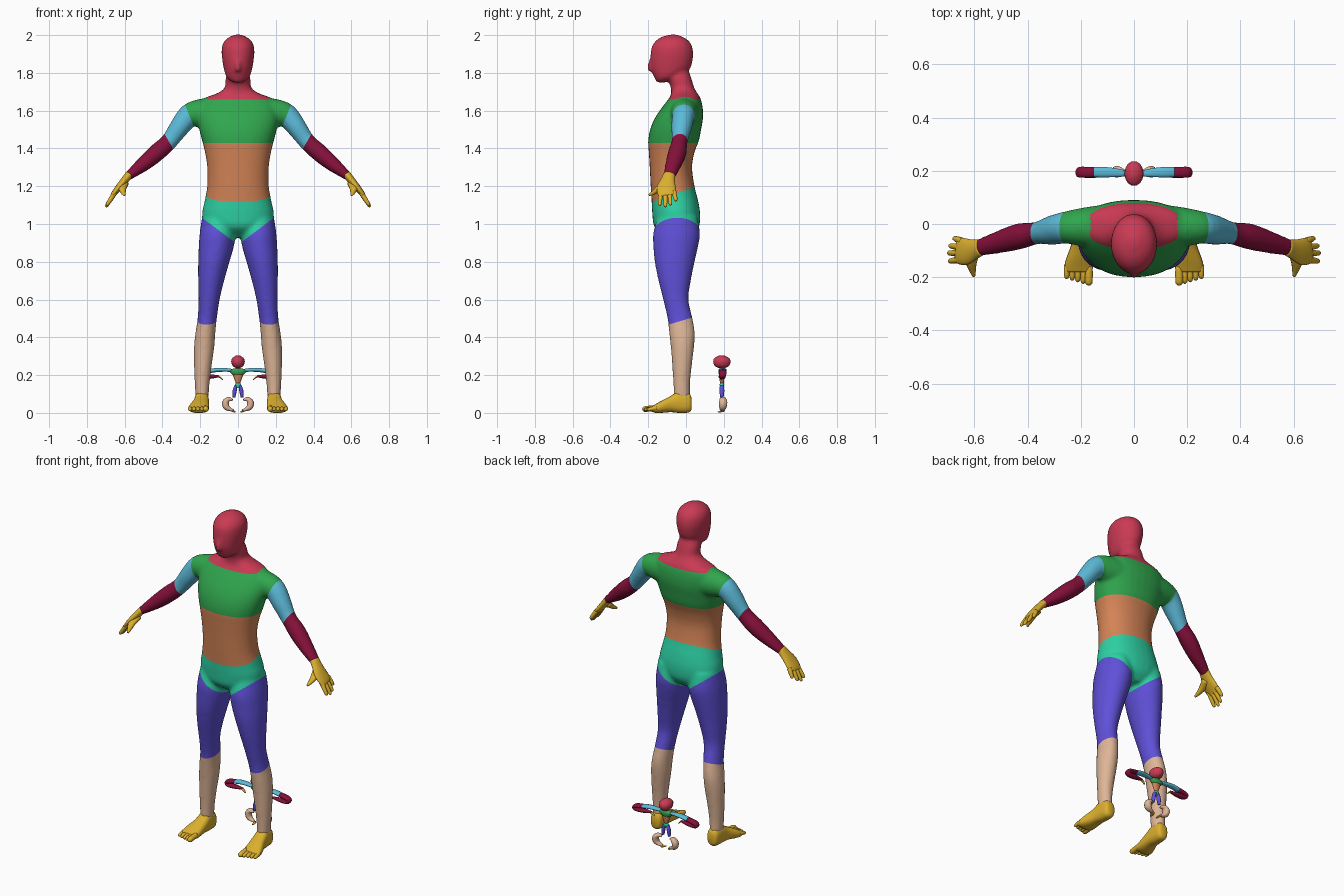
import bpy, bmesh, math
from mathutils import Vector

X, Y, Z = Vector((1, 0, 0)), Vector((0, 1, 0)), Vector((0, 0, 1))


def linear(c):
    c /= 255
    return c / 12.92 if c < 0.04045 else ((c + 0.055) / 1.055) ** 2.4


COLOURS = {
    "red": (202, 58, 84), "green": (48, 166, 78), "orange": (212, 132, 86),
    "teal": (46, 210, 165), "purple": (95, 80, 216), "beige": (222, 181, 151),
    "yellow": (220, 176, 46), "sky_blue": (92, 186, 216), "maroon": (134, 16, 58)}
MATS = {}
for key, rgb in COLOURS.items():
    MATS[key] = bpy.data.materials.new(key)
    MATS[key].diffuse_color = [linear(c) for c in rgb] + [1]


def spline(pts, n=3):
    """Smoothly resample a list of ring tuples."""
    out = []
    for i in range(len(pts) - 1):
        p = [Vector(pts[min(max(j, 0), len(pts) - 1)]) for j in range(i - 1, i + 3)]
        for k in range(n):
            t = k / n
            out.append(p[1] + 0.5 * t * (p[2] - p[0]) + t * t * (p[0] - 2.5 * p[1] + 2 * p[2] - 0.5 * p[3])
                       + t ** 3 * (1.5 * p[1] - 1.5 * p[2] + 0.5 * p[3] - 0.5 * p[0]))
    return out + [Vector(pts[-1])]


def tube(bm, pts, ref=Y, axis=None, side=1, power=2.0, seg=20):
    """Loft rings (x, y, z, a, b); b is measured along ref, a across it."""
    pts = spline(pts)
    rings = []
    for i, p in enumerate(pts):
        c = Vector(p[:3])
        d = axis or (Vector(pts[min(i + 1, len(pts) - 1)][:3]) - Vector(pts[max(i - 1, 0)][:3])).normalized()
        v = (ref - d * ref.dot(d)).normalized()
        u = v.cross(d)
        ring = []
        for k in range(seg):
            t = 2 * math.pi * k / seg
            cu, cv = math.cos(t), math.sin(t)
            q = c + u * math.copysign(abs(cu) ** (2 / power), cu) * p[3] \
                + v * math.copysign(abs(cv) ** (2 / power), cv) * p[4]
            ring.append(bm.verts.new((q.x * side, q.y, q.z)))
        rings.append(ring)
    for r, s in zip(rings, rings[1:]):
        for k in range(seg):
            m = (k + 1) % seg
            bm.faces.new((r[k], r[m], s[m], s[k]))
    bm.faces.new(rings[0])
    bm.faces.new(rings[-1])


def finish(name, bm, colours):
    bmesh.ops.recalc_face_normals(bm, faces=bm.faces[:])
    me = bpy.data.meshes.new(name)
    bm.to_mesh(me)
    bm.free()
    ob = bpy.data.objects.new(name, me)
    bpy.context.collection.objects.link(ob)
    for c in colours:
        me.materials.append(MATS[c])
    me.shade_smooth()
    return ob


def stack(rows):
    """Rows (z, centre x, half width, front y, back y) to upright rings."""
    return [(cx, (f + b) / 2, z, h, (b - f) / 2) for z, cx, h, f, b in rows]


# Body: torso, head, legs and arms fused into one skin
bm = bmesh.new()
tube(bm, stack([
    (.93, 0, .07, -.10, .03), (.98, 0, .165, -.165, .068), (1.05, 0, .19, -.178, .075),
    (1.12, 0, .177, -.182, .065), (1.2, 0, .163, -.187, .045), (1.3, 0, .163, -.192, .032),
    (1.38, 0, .175, -.197, .045), (1.44, 0, .19, -.2, .068), (1.5, 0, .205, -.19, .08),
    (1.56, 0, .215, -.165, .09), (1.62, 0, .21, -.125, .088), (1.665, 0, .18, -.09, .077),
    (1.69, 0, .115, -.079, .062), (1.72, 0, .071, -.08, .044), (1.77, 0, .066, -.095, .029),
    (1.82, 0, .05, -.1, .01)]), axis=Z, power=2.2, seg=32)
tube(bm, stack([
    (1.75, 0, .026, -.156, -.11), (1.775, 0, .06, -.168, -.04), (1.82, 0, .075, -.186, .02),
    (1.86, 0, .082, -.19, .034), (1.9, 0, .087, -.188, .039), (1.94, 0, .085, -.181, .033),
    (1.97, 0, .071, -.16, .015), (1.99, 0, .046, -.13, -.015), (2.003, 0, .015, -.085, -.05)]),
    axis=Z, seg=24)
tube(bm, stack([(1.81, 0, .016, -.2, -.15), (1.83, 0, .016, -.206, -.15), (1.87, 0, .012, -.196, -.15)]), axis=Z)
leg = stack([
    (1.04, .105, .085, -.15, .06), (.95, .108, .095, -.174, .074), (.88, .115, .093, -.173, .064),
    (.8, .128, .083, -.166, .046), (.7, .142, .069, -.146, .026), (.6, .153, .056, -.121, .013),
    (.5, .163, .051, -.098, .035), (.42, .173, .053, -.089, .047), (.35, .179, .054, -.081, .043),
    (.25, .186, .047, -.073, .031), (.15, .19, .039, -.067, .021), (.08, .19, .035, -.066, .022)])
arm = [(.14, -.01, 1.585, .085, .08), (.21, -.012, 1.585, .075, .07), (.26, -.014, 1.573, .062, .06),
       (.31, -.024, 1.512, .053, .055), (.365, -.034, 1.437, .045, .042), (.43, -.046, 1.378, .047, .049),
       (.5, -.066, 1.318, .04, .043), (.585, -.09, 1.25, .022, .032), (.6, -.094, 1.233, .016, .028)]
for s in (1, -1):
    tube(bm, leg, axis=Z, side=s, seg=24)
    tube(bm, arm, side=s, seg=24)
PALETTE = ["red", "green", "orange", "teal", "purple", "beige", "sky_blue", "maroon"]
body = finish("body", bm, PALETTE)
rm = body.modifiers.new("fuse", "REMESH")
rm.mode, rm.voxel_size = "VOXEL", 0.01
sm = body.modifiers.new("relax", "SMOOTH")
sm.factor, sm.iterations = 0.5, 6
skin = bpy.data.meshes.new_from_object(body.evaluated_get(bpy.context.evaluated_depsgraph_get()))
body.modifiers.clear()
skin.materials.clear()
for c in PALETTE:
    skin.materials.append(MATS[c])

# Cut clean colour borders into the skin
bm = bmesh.new()
bm.from_mesh(skin)
SHOULDER = (Vector((.26, 0, 1.58)), Vector((.93, 0, -.37)))
ELBOW = (Vector((.365, 0, 1.435)), Vector((.86, 0, -.5)))
WAIST = (Vector((0, 0, 1.18)), Vector((0, -.35, 1)))
HIP = (Vector((0, 0, .89)), Vector((-.75, 0, 1)))
KNEE = (Vector((0, 0, .495)), Vector((0, -.3, 1)))
CHEST, COLLAR = (Vector((0, 0, 1.43)), Z), (Vector((0, 0, 1.658)), Z)
for co, no in (SHOULDER, ELBOW, WAIST, HIP, KNEE, CHEST, COLLAR):
    for s in ((1, -1) if no.x else (1,)):
        bmesh.ops.bisect_plane(bm, geom=bm.verts[:] + bm.edges[:] + bm.faces[:], dist=1e-5,
                               plane_co=(co.x * s, co.y, co.z), plane_no=(no.x * s, no.y, no.z))


def body_colour(p):
    p = Vector((abs(p.x), p.y, p.z))

    def above(plane):
        return (p - plane[0]).dot(plane[1]) > 0
    if p.x > .215 and p.z > 1.2 and above(SHOULDER):
        return 7 if above(ELBOW) else 6
    if above(CHEST):
        return 0 if above(COLLAR) and p.x < .165 else 1
    if above(WAIST):
        return 2
    if above(HIP):
        return 3
    return 4 if above(KNEE) else 5


for f in bm.faces:
    f.material_index = body_colour(f.calc_center_median())
    f.smooth = True
bm.to_mesh(skin)
bm.free()
body.data = skin

# Hands and feet
foot = [(.03, .19, .02, .02, .075), (.015, .19, .034, .002, .105), (-.04, .192, .038, 0, .115),
        (-.08, .195, .042, .004, .09), (-.13, .204, .051, 0, .064), (-.16, .208, .054, 0, .047),
        (-.18, .208, .05, .006, .036)]
for s, label in ((1, "left"), (-1, "right")):
    bm = bmesh.new()
    tube(bm, [(.575, -.088, 1.262, .022, .031), (.6, -.096, 1.232, .02, .038), (.63, -.104, 1.195, .018, .05),
              (.657, -.102, 1.162, .014, .049), (.667, -.1, 1.15, .008, .042)], side=s)
    for y0, tip in ((-.064, (.678, -.053, 1.122)), (-.087, (.694, -.082, 1.1)),
                    (-.11, (.7, -.109, 1.09)), (-.133, (.696, -.14, 1.097))):
        base = Vector((.648, y0, 1.172))
        tip = Vector(tip)
        tube(bm, [(*base.lerp(tip, t), r, r) for t, r in ((0, .013), (.5, .012), (.9, .009), (1, .004))],
             side=s, seg=10)
    # Thumb with its web
    tube(bm, [(.604, -.1, 1.215, .026, .018), (.612, -.14, 1.19, .022, .016), (.608, -.17, 1.168, .014, .012),
              (.602, -.196, 1.153, .006, .006)], ref=Z, side=s, seg=12)
    finish(label + "_hand", bm, ["yellow"])

    bm = bmesh.new()
    tube(bm, [(cx, y, (a + b) / 2, (b - a) / 2, h) for y, cx, h, a, b in foot],
         ref=X, axis=-Y, side=s, power=2.5)
    for i in range(5):
        x, r, end = .17 + i * .0208, .0155 if i == 0 else .0108, -.229 + .006 * i
        tube(bm, [(x, -.155, .026, r, r), (x, end + .02, .021, r, r), (x, end + .006, .017, r * .85, r * .85),
                  (x, end, .014, r * .4, r * .4)], ref=X, side=s, seg=10)
    finish(label + "_foot", bm, ["yellow"])


# Tiny figure standing behind
def tiny(name, colour, rings, mirrored=False, **kw):
    bm = bmesh.new()
    for s in ((1, -1) if mirrored else (1,)):
        tube(bm, rings, side=s, seg=14, **kw)
    finish("tiny_" + name, bm, [colour])


B = .19
tiny("head", "red", [(0, B, .238, .012, .018), (0, B, .248, .028, .038), (0, B, .27, .036, .047),
                     (0, B, .29, .03, .04), (0, B, .304, .01, .014)], axis=Z)
tiny("neck", "red", [(0, B, .225, .014, .012), (0, B, .245, .012, .012)], axis=Z)
tiny("chest", "green", [(0, B, .203, .03, .016), (0, B, .215, .043, .019), (0, B, .228, .046, .018),
                        (0, B, .235, .02, .012)], axis=Z)
tiny("belly", "orange", [(0, B, .156, .011, .01), (0, B, .18, .02, .013), (0, B, .206, .03, .016)], axis=Z)
tiny("hips", "teal", [(0, B, .135, .014, .01), (0, B, .148, .017, .012), (0, B, .16, .011, .01)], axis=Z)
tiny("thighs", "purple", [(.011, B, .145, .009, .011), (.018, B, .115, .011, .013), (.021, B, .082, .007, .009)],
     True, axis=Z)
tiny("shins", "beige", [(.03, B, .068, .006, .008), (.05, .195, .072, .013, .018), (.066, .197, .055, .018, .022),
                        (.062, .195, .032, .017, .02), (.045, .193, .02, .011, .015), (.024, B, .013, .005, .009)], True)
tiny("upper_arms", "sky_blue", [(.035, B, .225, .008, .012), (.07, .193, .228, .01, .017),
                                (.115, .195, .227, .011, .02), (.155, .195, .22, .011, .019)], True)
tiny("forearms", "maroon", [(.15, .195, .221, .011, .019), (.195, .195, .212, .012, .021), (.21, .194, .2, .01, .018),
                            (.195, .192, .19, .011, .018), (.15, .19, .192, .012, .017),
                            (.1, .188, .194, .005, .008)], True)
tiny("hands", "yellow", [(.108, .188, .193, .005, .008), (.093, .187, .187, .004, .009),
                         (.08, .186, .174, .002, .004)], True)
tiny("feet", "yellow", [(.028, .2, .009, .004, .007), (.02, .185, .007, .004, .008), (.019, .168, .004, .003, .005)],
     True, ref=X)
